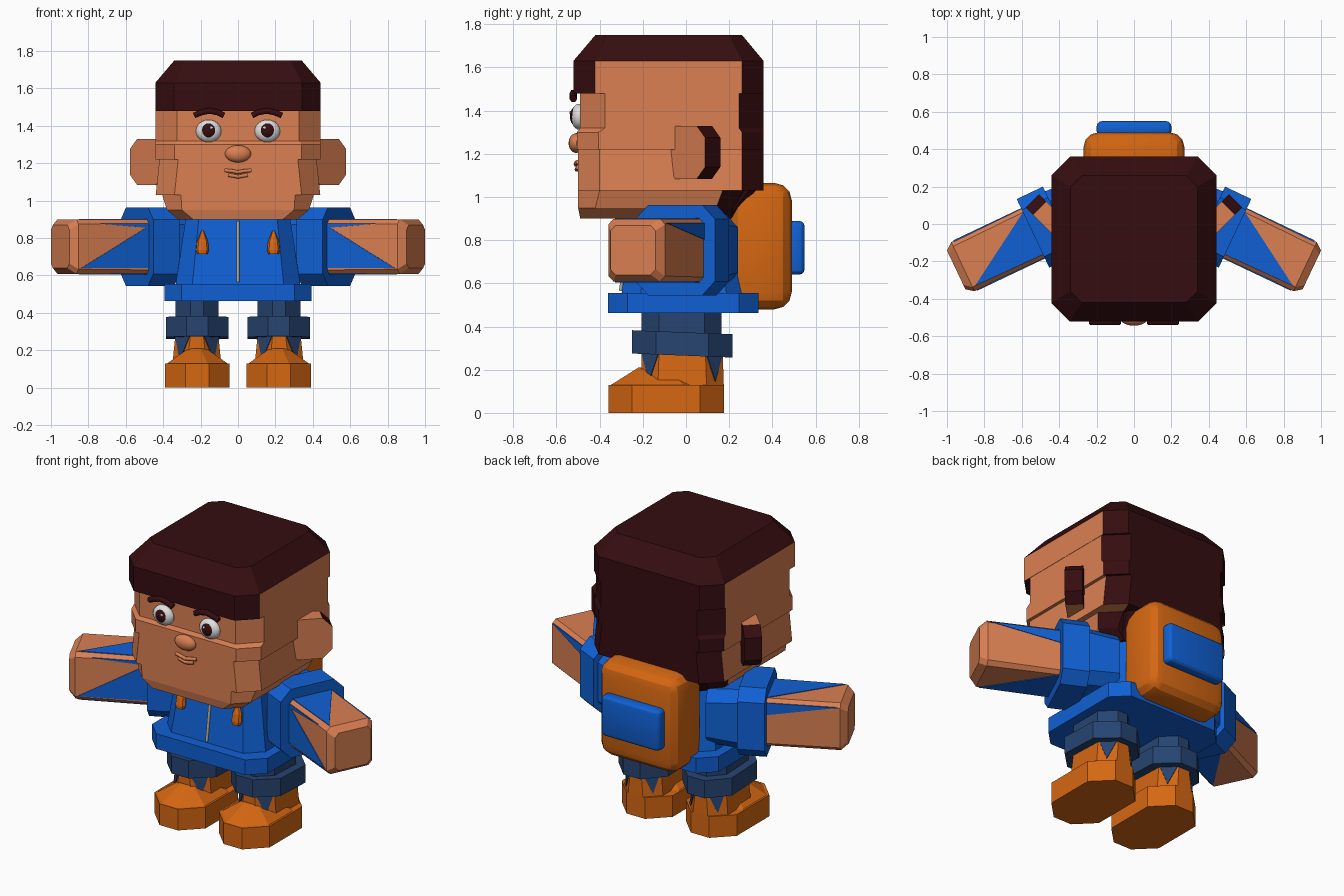
import bpy, bmesh, math
from mathutils import Vector, Matrix

if "Cube" in bpy.data.objects:
    bpy.data.objects.remove(bpy.data.objects["Cube"])


def material(name, rgb):
    m = bpy.data.materials.new(name)
    m.diffuse_color = (*rgb, 1)
    m.use_nodes = True
    m.node_tree.nodes["Principled BSDF"].inputs["Base Color"].default_value = m.diffuse_color
    return m


SKIN = material("skin", (0.70, 0.215, 0.085))
HAIR = material("dark_brown", (0.036, 0.004, 0.005))
BLUE = material("jacket_blue", (0.005, 0.118, 0.66))
NAVY = material("navy", (0.02, 0.058, 0.165))
ORANGE = material("orange", (0.66, 0.135, 0.006))
WHITE = material("eye_white", (0.75, 0.75, 0.75))
GREY = material("zip_grey", (0.42, 0.40, 0.37))


def finish(bm, name, mats, rule=None, smooth=True):
    bmesh.ops.recalc_face_normals(bm, faces=bm.faces)
    bm.normal_update()
    if rule:
        for f in bm.faces:
            f.material_index = rule(f.calc_center_median(), f.normal)
    me = bpy.data.meshes.new(name)
    bm.to_mesh(me)
    bm.free()
    for m in mats:
        me.materials.append(m)
    ob = bpy.data.objects.new(name, me)
    bpy.context.collection.objects.link(ob)
    if smooth:
        bpy.ops.object.select_all(action='DESELECT')
        ob.select_set(True)
        bpy.context.view_layer.objects.active = ob
        bpy.ops.object.shade_smooth_by_angle(angle=math.radians(28))
    return ob


def octagon(x0, x1, y0, y1, c, z):
    """Rectangle with cut corners at height z."""
    return [(x0 + c, y0, z), (x1 - c, y0, z), (x1, y0 + c, z), (x1, y1 - c, z),
            (x1 - c, y1, z), (x0 + c, y1, z), (x0, y1 - c, z), (x0, y0 + c, z)]


def loft(name, rings, mats, rule=None, fn=None, smooth=False):
    """Skin a stack of rings and cap both ends; fn moves each point."""
    bm = bmesh.new()
    vs = [[bm.verts.new(fn(Vector(p)) if fn else p) for p in r] for r in rings]
    n = len(vs[0])
    for a, b in zip(vs, vs[1:]):
        for i in range(n):
            bm.faces.new((a[i], a[(i + 1) % n], b[(i + 1) % n], b[i]))
    bm.faces.new(vs[0])
    bm.faces.new(vs[-1])
    return finish(bm, name, mats, rule, smooth)


def ball(name, loc, size, mat):
    bm = bmesh.new()
    bmesh.ops.create_uvsphere(bm, u_segments=20, v_segments=12, radius=1)
    bm.transform(Matrix.Translation(loc) @ Matrix.Diagonal((*size, 1)))
    return finish(bm, name, [mat])


def rounded_box(name, lo, hi, r, mat, segs=3):
    bm = bmesh.new()
    bmesh.ops.create_cube(bm, size=1)
    lo, hi = Vector(lo), Vector(hi)
    bm.transform(Matrix.Translation((lo + hi) / 2) @ Matrix.Diagonal((*(hi - lo), 1)))
    bmesh.ops.bevel(bm, geom=bm.edges[:], offset=r, segments=segs, profile=0.5, affect='EDGES')
    return finish(bm, name, [mat])


def tube(name, pts, radius, mat):
    cu = bpy.data.curves.new(name, 'CURVE')
    cu.dimensions = '3D'
    cu.bevel_depth = radius
    cu.bevel_resolution = 1
    cu.use_fill_caps = True
    sp = cu.splines.new('POLY')
    sp.points.add(len(pts) - 1)
    for p, co in zip(sp.points, pts):
        p.co = (*co, 1)
    cu.materials.append(mat)
    ob = bpy.data.objects.new(name, cu)
    bpy.context.collection.objects.link(ob)


def plate(name, tri, normal, mat, fn=None):
    """Thin triangular colour patch."""
    n = Vector(normal).normalized() * 0.004
    loft(name, [[Vector(p) - n for p in tri], [Vector(p) + n for p in tri]], [mat], fn=fn)


# head: one stack of rings, hair coloured by height and depth
head_rings = [(0.90, 0.32, -0.49, 0.20, 0.08), (0.95, 0.38, -0.50, 0.22, 0.08),
              (1.03, 0.405, -0.50, 0.27, 0.10), (1.03, 0.44, -0.50, 0.36, 0.10),
              (1.22, 0.42, -0.50, 0.36, 0.10), (1.22, 0.44, -0.505, 0.36, 0.10),
              (1.30, 0.44, -0.505, 0.36, 0.10), (1.32, 0.44, -0.49, 0.36, 0.115),
              (1.48, 0.44, -0.49, 0.36, 0.115), (1.48, 0.442, -0.522, 0.36, 0.10),
              (1.63, 0.442, -0.522, 0.36, 0.10), (1.75, 0.34, -0.42, 0.26, 0.06)]


def head_rule(c, n):
    return int(c.z > 1.63 or (c.y < -0.42 and c.z > 1.479) or n.y > 0.3
               or (c.y > 0.27 and c.z > 1.0))


loft("head", [octagon(-w, w, a, b, c, z) for z, w, a, b, c in head_rings], [SKIN, HAIR], head_rule)
loft("nape_hair", [octagon(-0.25, 0.25, 0.12, 0.22, 0.03, 0.90),
                   octagon(-0.30, 0.30, 0.12, 0.33, 0.03, 1.04)], [HAIR])

# nose and mouth
ball("nose", (0, -0.508, 1.25), (0.07, 0.036, 0.046), SKIN)
tube("upper_lip", [(-0.07, -0.50, 1.162), (-0.03, -0.508, 1.158), (0, -0.51, 1.152),
                   (0.03, -0.508, 1.158), (0.07, -0.50, 1.162)], 0.011, SKIN)
tube("lower_lip", [(-0.05, -0.50, 1.137), (0, -0.506, 1.128), (0.05, -0.50, 1.137)], 0.011, SKIN)

# jacket body and hem
loft("jacket_body", [octagon(-0.335, 0.335, -0.30, 0.28, 0.09, 0.54),
                     octagon(-0.28, 0.28, -0.25, 0.21, 0.07, 0.90),
                     octagon(-0.26, 0.26, -0.19, 0.19, 0.07, 0.95)], [BLUE])
loft("jacket_hem", [octagon(-0.392, 0.392, -0.362, 0.335, 0.09, z) for z in (0.462, 0.555)], [BLUE])
tube("zip", [(0, -0.303, 0.565), (0, -0.257, 0.89)], 0.009, GREY)

# backpack
rounded_box("backpack", (-0.27, 0.20, 0.48), (0.27, 0.49, 1.065), 0.08, ORANGE)
rounded_box("backpack_pocket", (-0.2, 0.47, 0.64), (0.2, 0.55, 0.89), 0.028, BLUE)

for s, side in ((1, "right"), (-1, "left")):
    def flip(p, s=s):
        return Vector((p.x * s, p.y, p.z))

    # ear: octagonal block turned outward, dark on its rim
    def ear_fn(p, s=s):
        q = Matrix.Rotation(math.radians(45), 3, 'Z') @ p + Vector((0.49, 0.0, 1.207))
        return Vector((q.x * s, q.y, q.z))
    prof = [(x, z) for x, z, _ in octagon(-0.125, 0.125, -0.123, 0.123, 0.055, 0)]
    loft("ear_" + side, [[(x, y, z) for x, z in prof] for y in (0, 0.10)], [SKIN, HAIR],
         lambda c, n, s=s: int(n.x * s * 0.7 + n.y * 0.7 > 0.5 or n.y > 0.6), ear_fn)

    # eye and brow
    ball("eye_" + side, (0.157 * s, -0.495, 1.372), (0.068, 0.038, 0.06), WHITE)
    ball("pupil_" + side, (0.157 * s, -0.512, 1.374), (0.043, 0.026, 0.043), HAIR)
    ball("eye_glint_" + side, (0.142 * s, -0.535, 1.39), (0.008, 0.005, 0.008), WHITE)
    tube("brow_" + side, [(x * s, -0.522, z) for x, z in
                          ((0.075, 1.455), (0.11, 1.472), (0.155, 1.48), (0.20, 1.47), (0.235, 1.455))],
         0.018, HAIR)

    # jacket cord end
    loft("cord_end_" + side, [[(0.19 + r * math.cos(a * math.pi / 4),
                                -0.275 - (0.80 - z) * 0.14 + r * 0.7 * math.sin(a * math.pi / 4), z)
                               for a in range(8)]
                              for z, r in ((0.715, 0.028), (0.735, 0.034), (0.78, 0.03), (0.84, 0.006))],
         [ORANGE], fn=flip)

    # arm, modelled along local x from the cuff outward
    def arm_fn(p, s=s):
        q = Matrix.Rotation(math.radians(-25.4), 3, 'Z') @ p + Vector((0.54, -0.05, 0.754))
        return Vector((q.x * s, q.y, q.z))

    def arm_ring(x, w, h, c):
        return [(x, a, b) for a, b, _ in octagon(-w, w, -h, h, c, 0)]
    loft("sleeve_" + side, [arm_ring(-0.34, 0.16, 0.165, 0.06), arm_ring(-0.1, 0.18, 0.185, 0.06)],
         [BLUE], fn=arm_fn)
    loft("sleeve_cuff_" + side, [arm_ring(x, 0.203, 0.21, 0.065) for x in (-0.155, 0)],
         [BLUE], fn=arm_fn)
    loft("arm_" + side, [arm_ring(-0.02, 0.145, 0.145, 0.02), arm_ring(0.415, 0.145, 0.145, 0.025),
                         arm_ring(0.455, 0.115, 0.115, 0.025)], [SKIN], fn=arm_fn)
    for k in (1, -1):
        plate("arm_patch_flat_" + side, [(0, 0.125, 0.145 * k), (0, -0.125, 0.145 * k),
                                         (0.40, -0.12, 0.145 * k)], (0, 0, 1), BLUE, arm_fn)
    plate("arm_patch_front_" + side, [(0, -0.145, 0.11), (0, -0.145, -0.115), (0.40, -0.145, -0.115)],
          (0, 1, 0), BLUE, arm_fn)
    plate("arm_patch_front_sliver_" + side, [(0, -0.145, 0.125), (0, -0.145, 0.10), (0.32, -0.145, 0.125)],
          (0, 1, 0), BLUE, arm_fn)
    plate("arm_patch_back_" + side, [(0, 0.145, 0.125), (0, 0.145, 0.05), (0.40, 0.145, 0.125)],
          (0, 1, 0), BLUE, arm_fn)

    # trouser leg and turned-up cuff, slightly tilted
    def tilt(p, s=s):
        return Vector((p.x * s, p.y, p.z - 0.04 * p.y))
    loft("trouser_leg_" + side, [octagon(0.105, 0.335, -0.205, 0.165, 0.08, z) for z in (0.27, 0.50)],
         [NAVY], fn=flip)
    loft("trouser_cuff_" + side, [octagon(0.05, 0.385, -0.25, 0.215, 0.11, z) for z in (0.265, 0.373)],
         [NAVY], fn=tilt)

    # boot shaft with pointed trouser patches on its corners
    low = octagon(0.09, 0.35, -0.21, 0.175, 0.08, 0.13)
    top = octagon(0.105, 0.335, -0.205, 0.17, 0.08, 0.28)
    loft("boot_shaft_" + side, [low, top], [ORANGE], fn=flip)
    for i in (1, 3, 5, 7):
        a, b = Vector(top[i]), Vector(top[(i + 1) % 8])
        tip = Vector(low[i]).lerp(Vector(low[(i + 1) % 8]), 0.5) + Vector((0, 0, 0.015))
        plate("trouser_point_" + side, [a, b, tip], (b - a).cross(tip - a), NAVY, flip)

    # shoe sole and toe cap
    loft("shoe_" + side, [octagon(0.045, 0.39, -0.36, 0.175, 0.11, z) for z in (0, 0.13)],
         [ORANGE], fn=flip)
    loft("toe_cap_" + side, [octagon(0.05, 0.385, -0.355, 0.10, 0.11, 0.125),
                             octagon(0.17, 0.265, -0.22, -0.05, 0.03, 0.21)], [ORANGE], fn=flip)
